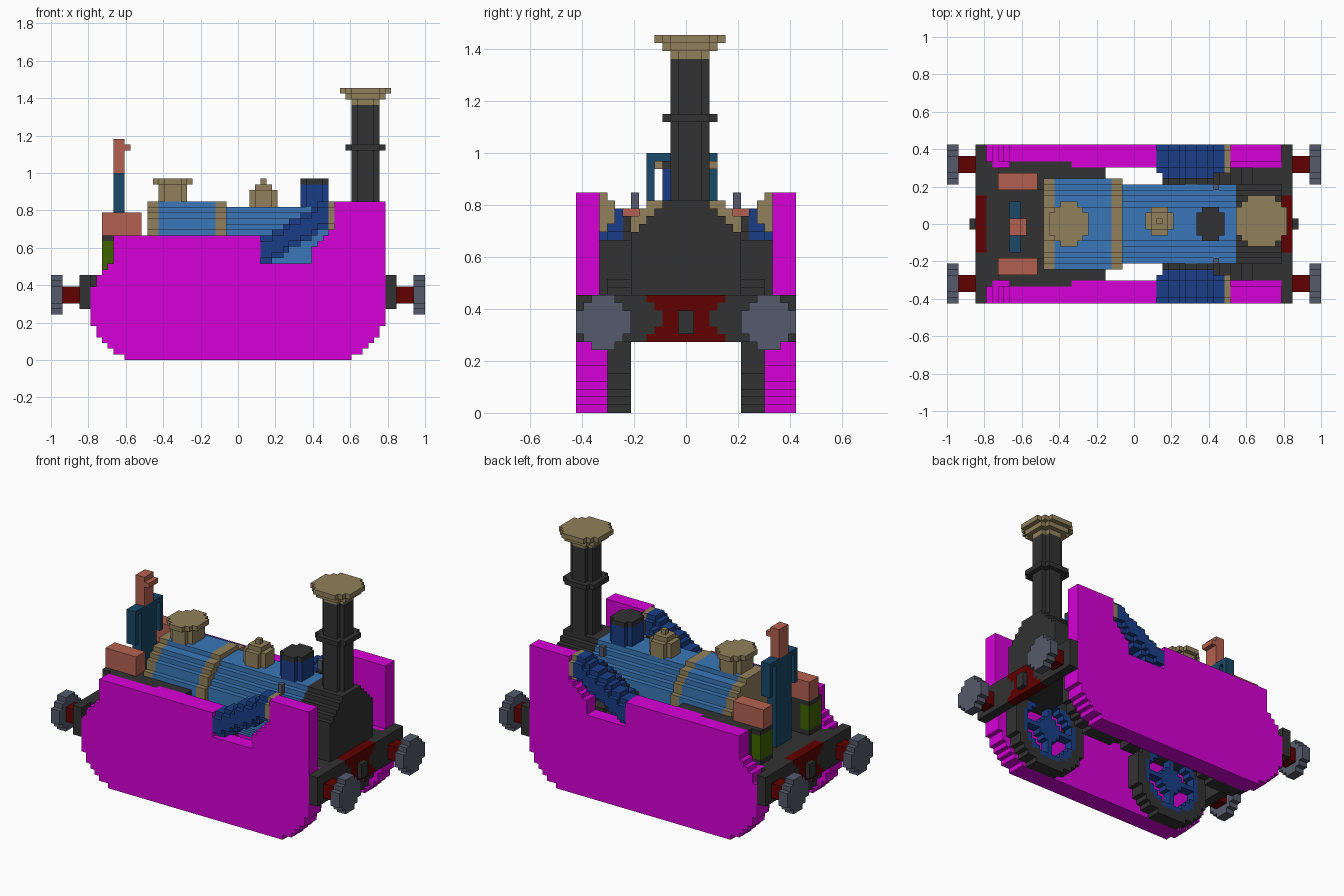
import bpy, bmesh

if "Cube" in bpy.data.objects:
    bpy.data.objects.remove(bpy.data.objects["Cube"])

U = 1 / 33  # edge of one block

COLOURS = {
    "magenta": (0.68, 0.0, 0.68), "black": (0.032, 0.032, 0.032),
    "grey": (0.092, 0.102, 0.145), "tan": (0.285, 0.215, 0.103),
    "light blue": (0.042, 0.185, 0.48), "dark blue": (0.01, 0.048, 0.245),
    "red": (0.12, 0.0, 0.0), "brown": (0.455, 0.12, 0.08),
    "teal": (0.01, 0.065, 0.138), "green": (0.048, 0.13, 0.0),
}
MATS = {}
for label, rgb in COLOURS.items():
    m = bpy.data.materials.new(label)
    m.use_nodes = True
    m.diffuse_color = (*rgb, 1)
    m.node_tree.nodes["Principled BSDF"].inputs["Base Color"].default_value = (*rgb, 1)
    MATS[label] = m


def box(colour, x0, x1, y0, y1, z0, z1):
    return {(x, y, z): colour for x in range(x0, x1)
            for y in range(y0, y1) for z in range(z0, z1)}


def disc(colour, axis, start, end, ca, cb, ra, rb=None):
    """Blocky cylinder along an axis; ca, cb are its centre in the other two axes."""
    rb = rb or ra
    cells = {}
    for a in range(int(ca - ra) - 1, int(ca + ra) + 2):
        for b in range(int(cb - rb) - 1, int(cb + rb) + 2):
            if ((a + .5 - ca) / ra) ** 2 + ((b + .5 - cb) / rb) ** 2 <= 1:
                for s in range(start, end):
                    c = [a, b]
                    c.insert(axis, s)
                    cells[tuple(c)] = colour
    return cells


def mirror_y(cells):
    return {(x, -1 - y, z): c for (x, y, z), c in cells.items()}


def mirror_x(cells):
    return {(-1 - x, y, z): c for (x, y, z), c in cells.items()}


def build(name, *groups):
    """Turn blocks into one mesh holding only the outer faces."""
    cells = {}
    for g in groups:
        cells.update(g)
    used = sorted(set(cells.values()))
    bm = bmesh.new()
    verts = {}

    def corner(p):
        if p not in verts:
            verts[p] = bm.verts.new([i * U for i in p])
        return verts[p]

    for cell, colour in cells.items():
        for axis in range(3):
            for side in (0, 1):
                near = list(cell)
                near[axis] += 2 * side - 1
                if tuple(near) in cells:
                    continue
                loop = []
                for da, db in ((0, 0), (1, 0), (1, 1), (0, 1)):
                    p = list(cell)
                    p[axis] += side
                    p[(axis + 1) % 3] += da
                    p[(axis + 2) % 3] += db
                    loop.append(corner(tuple(p)))
                f = bm.faces.new(loop if side else loop[::-1])
                f.material_index = used.index(colour)
    mesh = bpy.data.meshes.new(name)
    bm.to_mesh(mesh)
    bm.free()
    for c in used:
        mesh.materials.append(MATS[c])
    bpy.context.collection.objects.link(bpy.data.objects.new(name, mesh))


def pair(name, cells):
    build("left_" + name, cells)
    build("right_" + name, mirror_y(cells))


# Side panels with rounded lower corners and a notch
def in_panel(x, z):
    low = [20, 22, 23, 24, 25, 25]
    right = low[z] if z < len(low) else 26
    left = right if z < 13 else max(22, 25 - max(0, z - 14))
    top = 28 if x >= 17 else 22
    if 4 <= x < 17:
        top = 17 if x < 13 else 20 + (x - 13)
    return -left <= x < right and z < top


panel = {(x, y, z): "magenta" for x in range(-26, 26) for z in range(28)
         for y in range(10 if z < 15 or -11 <= x < 5 else 11, 14) if in_panel(x, z)}
pair("side_panel", panel)

# Sloping rounded guards in the notches, with trim, inner rail and black end wall
guard, rail = {}, {}
for x in range(4, 16):
    z = 17 + int((x - 4) * .6)
    guard.update(disc("dark blue", 0, x, x + 1, 11.5, z + 2.5, 2.7))
    if 5 <= x < 14:
        rail.update(box("black", x, x + 1, 7, 8, z + 1, z + 3))
        rail.update(box("dark blue", x, x + 1, 8, 9, z + 1, z + 4))
guard.update(disc("tan", 0, 16, 17, 11.5, 25.5, 2.7))
rail.update(box("grey", 14, 15, 6, 7, 26, 28))
pair("sloping_guard", guard)
pair("guard_rail", rail)
pair("guard_end_wall", box("black", 15, 17, 7, 11, 15, 22))

# Wheels: black tyre, blue rim, hub and spokes
for end, cx in (("front", 15.5), ("rear", -15.5)):
    wheel = {}
    for (x, y, z), c in disc("black", 1, 7, 10, cx, 8.5, 8.7).items():
        dx, dz = x + .5 - cx, z + .5 - 8.5
        r = (dx * dx + dz * dz) ** .5
        if r > 6.6:
            wheel[x, y, z] = "black"
        elif y < 9 and (r > 5.5 or r < 2.5 or abs(dx) < 1 or abs(dz) < 1):
            wheel[x, y, z] = "dark blue"
    pair(end + "_wheel", wheel)

# Footplates
build("front_footplate", box("black", 15, 26, -11, 11, 13, 15))
build("rear_footplate", box("black", -26, -5, -11, 11, 13, 15))

# Buffer beams with a red waisted centre, coupling hooks and buffers
beam = {}
for (x, y, z), c in box("black", 26, 28, -14, 14, 9, 15).items():
    beam[x, y, z] = "red" if abs(y + .5) < 2.5 + .9 * abs(z + .5 - 12) else c
hook = box("black", 28, 29, -1, 1, 10, 13)
buffer = {**disc("red", 0, 28, 31, 10.5, 11.5, 1.9),
          **disc("grey", 0, 31, 33, 10.5, 11.5, 3.3)}
for end, flip in (("front", dict), ("rear", mirror_x)):
    build(end + "_buffer_beam", flip(beam))
    build(end + "_coupling", flip(hook))
    pair(end + "_buffer", flip(buffer))

# Boiler, firebox with tan bands, and smokebox
build("boiler", disc("light blue", 0, -2, 18, 0, 20, 7.1))
build("firebox", disc("light blue", 0, -14, -4, 0, 20, 8.1),
      disc("tan", 0, -16, -14, 0, 20, 8.1), disc("tan", 0, -4, -2, 0, 20, 8.1))
build("smokebox", disc("black", 0, 18, 26, 0, 20, 7.1),
      box("black", 18, 26, -7, 7, 15, 20))

# Chimney
build("chimney", disc("black", 2, 26, 45, 22.5, .5, 2.7),
      disc("black", 2, 37, 38, 22.5, .5, 3.65),
      disc("tan", 2, 45, 46, 22.5, .5, 2.7),
      disc("tan", 2, 46, 47, 22.5, .5, 3.65),
      disc("tan", 2, 47, 48, 22.5, .5, 4.7))

# Domes on the boiler
build("rear_dome", disc("tan", 2, 27, 31, -11.5, 0, 2.7, 3.1),
      disc("tan", 2, 31, 32, -11.5, 0, 3.5, 4))
build("safety_valve", disc("tan", 2, 26, 30, 4.5, .5, 2.7),
      disc("tan", 2, 30, 31, 4.5, .5, 1.9), box("tan", 4, 5, 0, 1, 31, 32))
build("front_dome", disc("dark blue", 2, 26, 31, 13.5, 0, 2.7, 3.1),
      disc("black", 2, 31, 32, 13.5, 0, 2.7, 3.1))

# Side tanks, rear lockers and the boxes on top
pair("side_tank", {**box("black", -22, -11, 6, 11, 15, 22),
                   **box("black", -11, -5, 6, 10, 15, 22)})
pair("rear_locker", {**box("green", -24, -22, 6, 10, 16, 21),
                     **box("black", -24, -22, 6, 10, 15, 16),
                     **box("black", -24, -22, 6, 10, 21, 22)})
pair("tank_box", box("brown", -24, -17, 6, 9, 22, 26))

# Standing driver
build("driver_body", box("teal", -22, -20, -3, 2, 15, 33),
      box("teal", -22, -20, -5, 4, 32, 33))
build("driver_arms", box("teal", -22, -20, -5, -4, 26, 32),
      box("teal", -22, -20, 3, 4, 26, 32))
build("driver_head", box("brown", -22, -20, -2, 1, 33, 39),
      box("brown", -20, -19, -2, 1, 37, 38))
